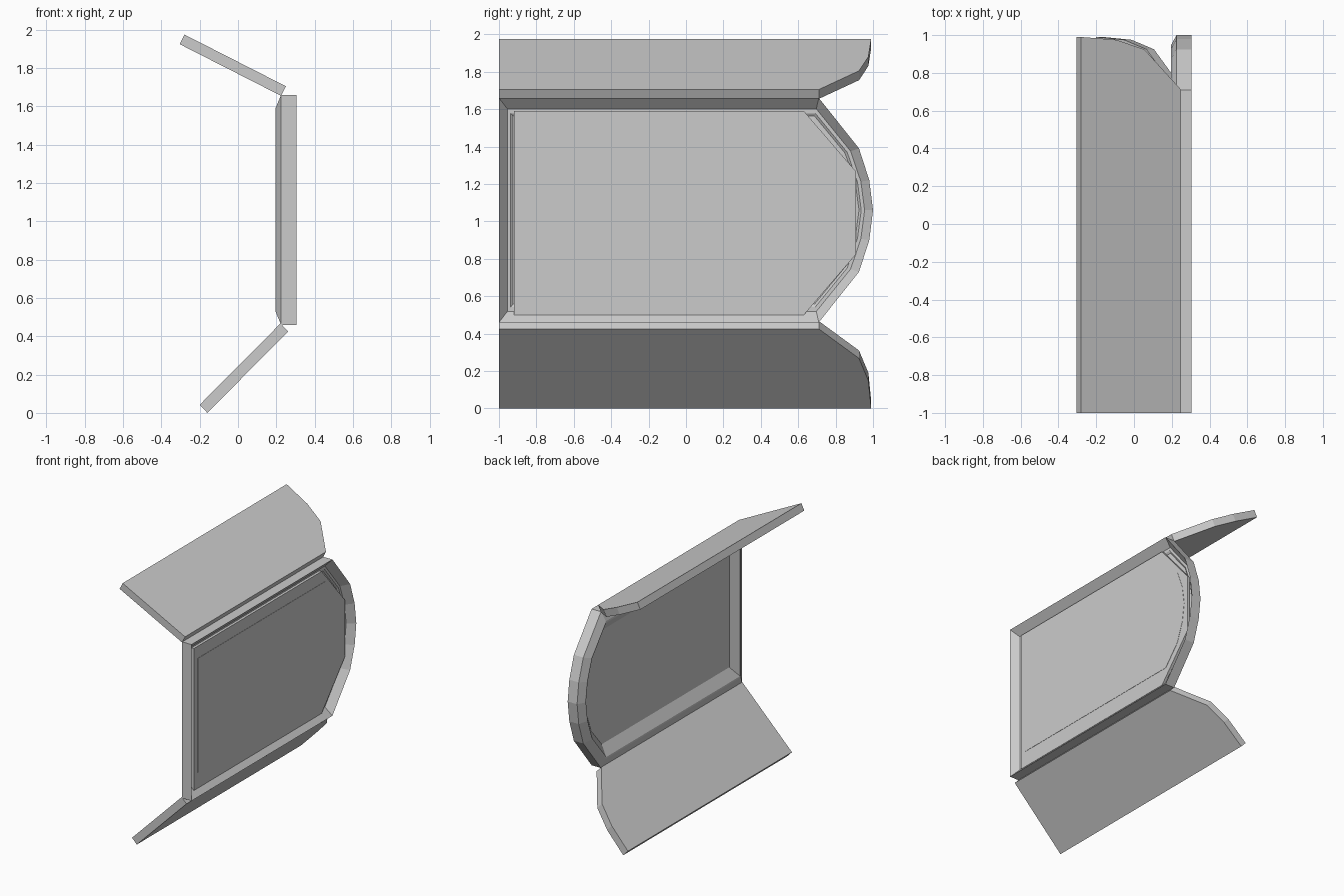
import bpy
from mathutils import Vector

cube = bpy.data.objects.get("Cube")
if cube:
    bpy.data.objects.remove(cube, do_unlink=True)

grey = bpy.data.materials.new("plain grey")
grey.use_nodes = True
colour = (0.6, 0.6, 0.6, 1)
grey.diffuse_color = colour
grey.node_tree.nodes["Principled BSDF"].inputs["Base Color"].default_value = colour

MID = 1.06  # height of the hatch centre line


def loft(name, rings, closed=False):
    """Skin equal rings; cap the ends, or join last to first when closed."""
    n = len(rings[0])
    verts = [p for ring in rings for p in ring]
    faces = []
    count = len(rings)
    for r in range(count if closed else count - 1):
        a, b = r * n, (r + 1) % count * n
        for i in range(n):
            j = (i + 1) % n
            faces.append((a + i, a + j, b + j, b + i))
    if not closed:
        faces.append(tuple(reversed(range(n))))
        faces.append(tuple(range(len(verts) - n, len(verts))))
    mesh = bpy.data.meshes.new(name)
    mesh.from_pydata(verts, [], faces)
    mesh.materials.append(grey)
    obj = bpy.data.objects.new(name, mesh)
    bpy.context.collection.objects.link(obj)
    bpy.context.view_layer.objects.active = obj
    obj.select_set(True)
    bpy.ops.object.mode_set(mode='EDIT')
    bpy.ops.mesh.select_all(action='SELECT')
    bpy.ops.mesh.normals_make_consistent(inside=False)
    bpy.ops.object.mode_set(mode='OBJECT')
    obj.select_set(False)
    return obj


def outline(inset, x):
    """Hatch outline with a square front and a rounded rear, inset by a distance."""
    half = [(-1 + inset, 0.6 - 1.3 * inset),
            (0.71 - 0.3 * inset, 0.6 - 1.3 * inset),
            (0.925 - inset, 0.33 * (1 - inset)),
            (0.98 - inset, 0.16 * (1 - inset))]
    pts = half + [(1 - inset, 0)] + [(y, -z) for y, z in reversed(half)]
    return [(x, y, MID + z) for y, z in pts]


# Frame: a moulded ring with a funnel outside and a bevelled lip inside
section = [(0, 0.305), (0.045, 0.25), (0.063, 0.25), (0.075, 0.24),
           (0.125, 0.245), (0.065, 0.195), (0.055, 0.195), (0, 0.225)]
loft("frame", [outline(d, x) for d, x in section], closed=True)

# Panel: plain plate with clipped rear corners, set into the funnel
half = [(-0.92, 0.535), (0.63, 0.535), (0.91, 0.21)]
plate = half + [(y, -z - 0.02) for y, z in reversed(half)]
loft("panel", [[(x, y, MID - 0.01 + z + 0.005) for y, z in plate]
               for x in (0.25, 0.27)])

# Window: rounded pane showing just proud of the panel
loft("window", [outline(0.125, x) for x in (0.248, 0.272)])


# Flaps: flat boards hinged off the frame, curved at the rear
def flap(name, hinge, tip, thickness):
    profile = [(-1, 0), (0.71, 0), (0.925, 0.37), (0.975, 0.65), (0.99, 1), (-1, 1)]
    hinge, tip, thickness = Vector(hinge), Vector(tip), Vector(thickness)
    rings = []
    for side in (Vector((0, 0)), thickness):
        ring = []
        for y, t in profile:
            p = hinge.lerp(tip, t) + side
            ring.append((p.x, y, p.y))
        rings.append(ring)
    loft(name, rings)


flap("upper_flap", (0.25, 1.705), (-0.28, 1.975), (-0.025, -0.05))
flap("lower_flap", (0.262, 0.425), (-0.16, 0), (-0.04, 0.042))
